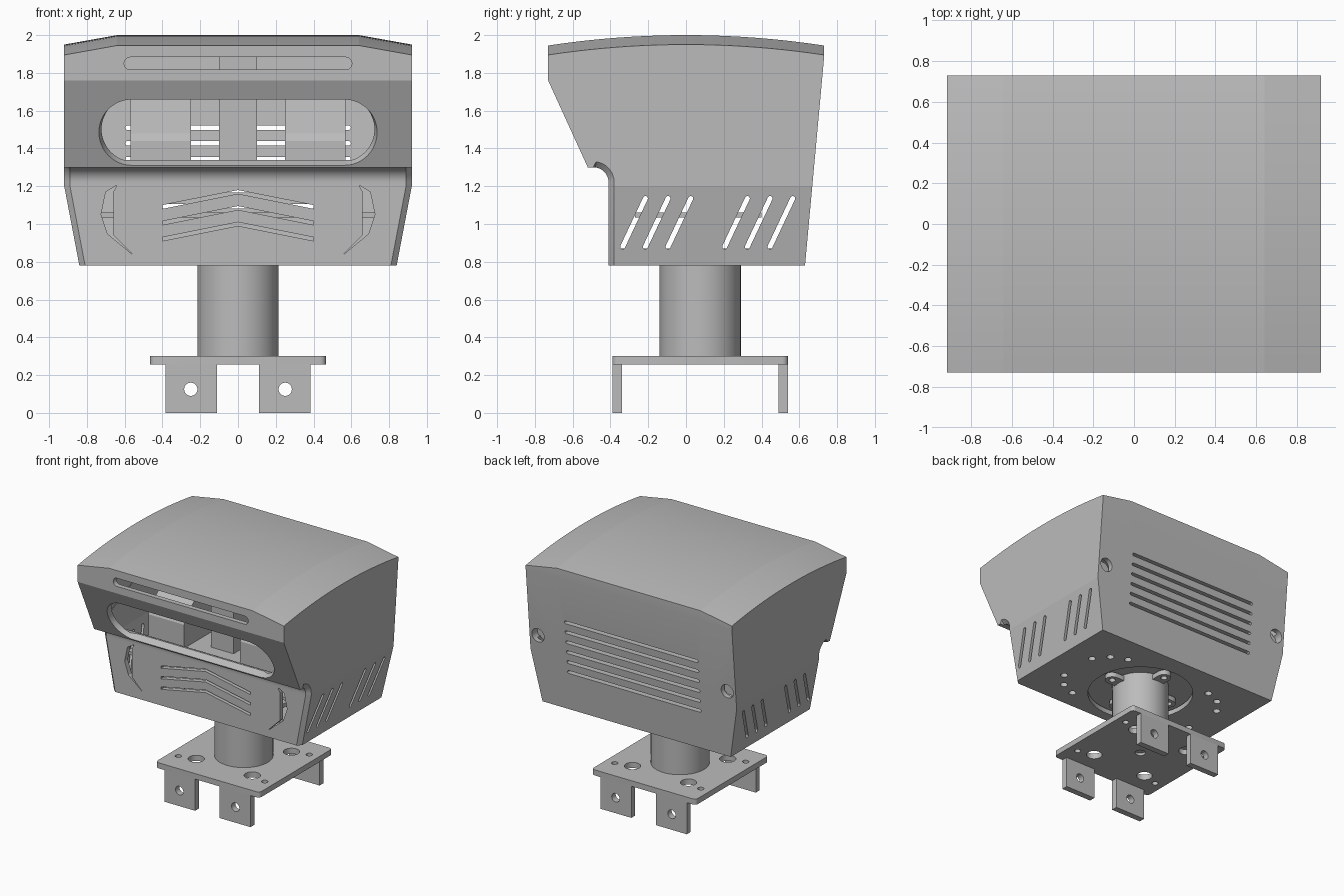
import bpy, bmesh, math
from mathutils import Vector

if "Cube" in bpy.data.objects:
    bpy.data.objects.remove(bpy.data.objects["Cube"])

grey = bpy.data.materials.new("plain grey")
grey.use_nodes = True
grey.diffuse_color = (0.5, 0.5, 0.5, 1)
grey.node_tree.nodes["Principled BSDF"].inputs["Base Color"].default_value = (0.5, 0.5, 0.5, 1)

AXIS_Y = 0.075          # neck axis, slightly behind the middle


def prism(bm, pts, vec, scale=1.0):
    pts = [Vector(p) for p in pts]
    mid = sum(pts, Vector()) / len(pts)
    a = [bm.verts.new(p) for p in pts]
    b = [bm.verts.new(mid + (p - mid) * scale + Vector(vec)) for p in pts]
    bm.faces.new(a)
    bm.faces.new(b[::-1])
    for i in range(len(a)):
        j = (i + 1) % len(a)
        bm.faces.new((a[i], b[i], b[j], a[j]))


def box(bm, x0, x1, y0, y1, z0, z1):
    prism(bm, [(x0, y0, z0), (x1, y0, z0), (x1, y1, z0), (x0, y1, z0)], (0, 0, z1 - z0))


def circle(r, n=32):
    return [(r * math.cos(math.tau * i / n), r * math.sin(math.tau * i / n)) for i in range(n)]


def capsule(p, q, r, n=10):
    """Rounded slot outline between two points in a plane."""
    start = math.atan2(q[1] - p[1], q[0] - p[0]) - math.pi / 2
    out = []
    for c, base in ((q, start), (p, start + math.pi)):
        for i in range(n + 1):
            t = base + math.pi * i / n
            out.append((c[0] + r * math.cos(t), c[1] + r * math.sin(t)))
    return out


def disc(bm, x, y, z0, z1, r, n=32):
    prism(bm, [(x + u, y + v, z0) for u, v in circle(r, n)], (0, 0, z1 - z0))


def along_y(bm, outline, y0, y1):
    prism(bm, [(u, y0, v) for u, v in outline], (0, y1 - y0, 0))


def part(name, bm):
    bmesh.ops.recalc_face_normals(bm, faces=bm.faces)
    me = bpy.data.meshes.new(name)
    bm.to_mesh(me)
    bm.free()
    me.materials.append(grey)
    ob = bpy.data.objects.new(name, me)
    bpy.context.collection.objects.link(ob)
    return ob


def activate(ob):
    bpy.ops.object.select_all(action='DESELECT')
    ob.select_set(True)
    bpy.context.view_layer.objects.active = ob


def cut(ob, bm):
    tool = part("cutter", bm)
    tool.hide_render = True
    mod = ob.modifiers.new("cut", 'BOOLEAN')
    mod.operation, mod.solver, mod.object = 'DIFFERENCE', 'EXACT', tool
    activate(ob)
    bpy.ops.object.modifier_apply(modifier=mod.name)
    bpy.data.objects.remove(tool)


def smooth(ob, degrees):
    activate(ob)
    bpy.ops.object.shade_smooth_by_angle(angle=math.radians(degrees))


# Head shell: side profile swept across four stations, sides dropping and tapering
profile = [(-0.41, 0.78), (-0.41, 1.2)]
for i in range(13):
    t = math.pi / 2 * i / 12
    profile.append((-0.49 + 0.08 * math.cos(t), 1.22 + 0.08 * math.sin(t)))
profile += [(-0.52, 1.3), (-0.73, 1.76), (-0.73, 1.87)]
for i in range(21):
    y = -0.73 + 1.46 * i / 20
    profile.append((y, 2 - 0.055 * (y / 0.73) ** 2))
profile += [(0.73, 1.87), (0.6685, 1.2), (0.63, 0.78)]

bm = bmesh.new()
rows = []
for sx in (-0.92, -0.64, 0.64, 0.92):
    end = abs(sx) > 0.9
    rows.append([bm.verts.new((sx * (0.913 if end and z < 1 else 1), y,
                               z - (0.05 if end and z > 1.9 else 0))) for y, z in profile])
n = len(profile)
for r0, r1 in zip(rows, rows[1:]):
    for i in range(n):
        j = (i + 1) % n
        bm.faces.new((r0[i], r0[j], r1[j], r1[i]))
for row in (rows[0], rows[-1]):
    bm.faces.new(row[1:n - 1])
    bm.faces.new((row[0], row[1], row[n - 2], row[n - 1]))
bmesh.ops.recalc_face_normals(bm, faces=bm.faces)
corner = [e for e in bm.edges if all(abs(v.co.x) > 0.8 and -0.5 < v.co.y < -0.4
                                     and v.co.z < 1.31 for v in e.verts)]
bmesh.ops.bevel(bm, geom=corner, offset=0.03, segments=1, profile=0.5, affect='EDGES')
shell = part("head_shell", bm)
wall = shell.modifiers.new("wall", 'SOLIDIFY')
wall.thickness, wall.offset, wall.use_even_offset = 0.04, -1, True
activate(shell)
bpy.ops.object.modifier_apply(modifier="wall")

# Wide face opening, cut square to the sloping brow
bm = bmesh.new()
normal = Vector((0, -0.46, -0.21)).normalized()
brow = capsule((-0.565, 1.485), (0.565, 1.485), 0.175, 24)
prism(bm, [Vector((x, -0.73 + 0.21 * (1.76 - z) / 0.46, z)) + normal * 0.01 for x, z in brow],
      -normal * 0.075, 0.965)
# Upper front slot
along_y(bm, capsule((-0.57, 1.85), (0.57, 1.85), 0.033), -0.9, -0.6)
# Chevron slots
for z in (1.17, 1.085, 1.0):
    along_y(bm, [(-0.4, z - 0.09), (0, z - 0.01), (0.4, z - 0.09),
                 (0.4, z - 0.07), (0, z + 0.01), (-0.4, z - 0.07)], -0.6, -0.3)
# Bracket-shaped front vents
vent = [(0.64, 1.206), (0.70, 1.17), (0.725, 1.05), (0.69, 0.947), (0.555, 0.836),
        (0.66, 0.94), (0.66, 1.17)]
for s in (-1, 1):
    along_y(bm, [(s * x, z) for x, z in vent], -0.6, -0.3)
    # Screw recesses on the back
    along_y(bm, [(s * 0.845 + u, 1.33 + v) for u, v in circle(0.055)], 0.61, 0.9)
# Slanted side vents
for y in (-0.335, -0.215, -0.095, 0.205, 0.325, 0.445):
    prism(bm, [(-1, u, v) for u, v in capsule((y, 0.88), (y + 0.12, 1.135), 0.013)], (2, 0, 0))
# Back cooling slots
for i in range(6):
    z = 1.51 - 0.083 * i
    along_y(bm, capsule((-0.585, z), (0.585, z), 0.012), 0.5, 0.9)
# Underside opening and screw holes
disc(bm, 0, AXIS_Y, 0.7, 0.9, 0.4, 64)
for sx in (-1, 1):
    for sy in (-1, 1):
        for x, y in ((0.62, 0.165), (0.53, 0.276), (0.4, 0.33)):
            disc(bm, sx * x, AXIS_Y + sy * y, 0.7, 0.9, 0.028, 20)
cut(shell, bm)
smooth(shell, 8)

# Plugs at the bottom of the screw recesses
bm = bmesh.new()
for s in (-1, 1):
    along_y(bm, [(s * 0.825 + u, 1.33 + v) for u, v in circle(0.062)], 0.54, 0.612)
part("screw_bosses", bm)

# Inner parts seen through the openings
bm = bmesh.new()
side = [(-0.33, 1.25), (-0.33, 1.44), (-0.31, 1.48), (-0.08, 1.7), (0.1, 1.7), (0.1, 1.25)]
for x in (-0.57, 0.25):
    prism(bm, [(x, y, z) for y, z in side], (0.32, 0, 0))
part("eye_blocks", bm)
bm = bmesh.new()
box(bm, -0.1, 0.1, -0.2, 0.1, 1.25, 1.9)
part("centre_post", bm)
bm = bmesh.new()
box(bm, -0.6, 0.6, -0.33, 0.1, 1.22, 1.25)
part("eye_shelf", bm)
bm = bmesh.new()
box(bm, -0.8, 0.8, -0.27, 0.4, 1.035, 1.06)
part("inner_tray", bm)

# Swivel disc inside the underside opening
bm = bmesh.new()
disc(bm, 0, AXIS_Y, 0.84, 0.87, 0.44, 64)
part("swivel_disc", bm)

# Neck with four screw lugs at its top
bm = bmesh.new()
disc(bm, 0, AXIS_Y, 0.28, 0.85, 0.215, 64)
smooth(part("neck", bm), 20)
bm = bmesh.new()
holes = bmesh.new()
for dx, dy in ((1, 0), (-1, 0), (0, 1), (0, -1)):
    lug = capsule((dx * 0.19, AXIS_Y + dy * 0.19), (dx * 0.28, AXIS_Y + dy * 0.28), 0.055)
    prism(bm, [(x, y, 0.79) for x, y in lug], (0, 0, 0.04))
    disc(holes, dx * 0.28, AXIS_Y + dy * 0.28, 0.7, 0.9, 0.025, 20)
lugs = part("neck_lugs", bm)
cut(lugs, holes)
smooth(lugs, 25)

# Mounting plate with rounded corners and bolt holes
bm = bmesh.new()
box(bm, -0.465, 0.465, AXIS_Y - 0.465, AXIS_Y + 0.465, 0.255, 0.3)
upright = [e for e in bm.edges if abs(e.verts[0].co.z - e.verts[1].co.z) > 0.01]
bmesh.ops.bevel(bm, geom=upright, offset=0.03, segments=5, profile=0.5, affect='EDGES')
plate = part("mounting_plate", bm)
bm = bmesh.new()
disc(bm, 0, AXIS_Y, 0.2, 0.275, 0.04)
for sx in (-1, 1):
    for sy in (-1, 1):
        disc(bm, sx * 0.25, AXIS_Y + sy * 0.25, 0.2, 0.4, 0.06)
        disc(bm, sx * 0.385, AXIS_Y + sy * 0.285, 0.2, 0.4, 0.024, 20)
cut(plate, bm)
smooth(plate, 25)

# Four bolted legs under the plate
for fy, row in ((-0.39, "front"), (0.49, "back")):
    for s, hand in ((1, "left"), (-1, "right")):
        bm = bmesh.new()
        box(bm, *sorted((s * 0.11, s * 0.385)), fy, fy + 0.05, 0, 0.256)
        leg = part(f"{row}_{hand}_leg", bm)
        bm = bmesh.new()
        along_y(bm, [(s * 0.25 + u, 0.125 + v) for u, v in circle(0.035)], fy - 0.1, fy + 0.15)
        cut(leg, bm)
        smooth(leg, 25)
